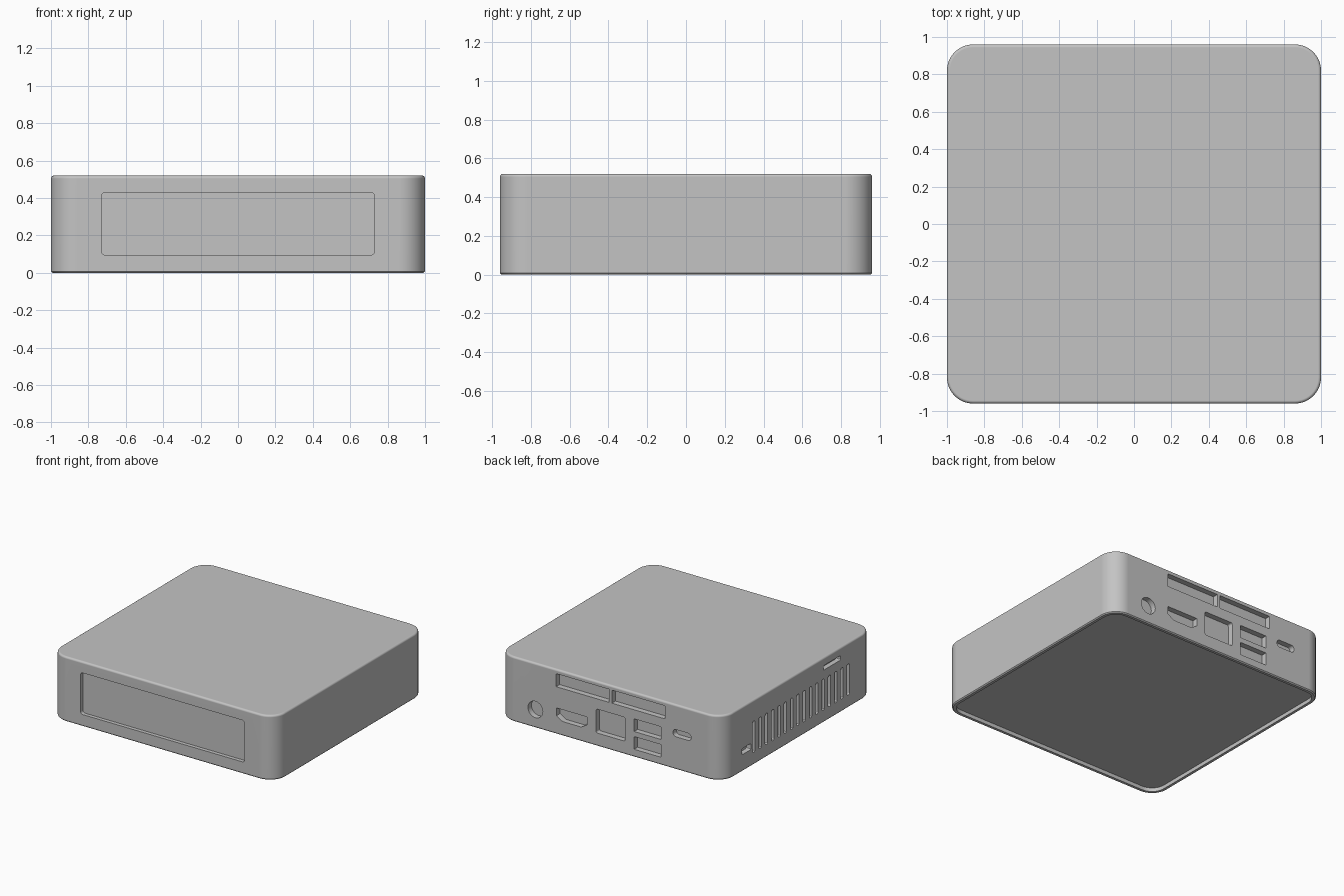
import bpy, bmesh, math
from mathutils import Vector

# Remove the default cube
if "Cube" in bpy.data.objects:
    bpy.data.objects.remove(bpy.data.objects["Cube"], do_unlink=True)

HX, HY, TOP = 1.0, 0.96, 0.52

grey = bpy.data.materials.new("plain_grey")
grey.use_nodes = True
grey.diffuse_color = (0.55, 0.55, 0.55, 1)
grey.node_tree.nodes["Principled BSDF"].inputs["Base Color"].default_value = (0.55, 0.55, 0.55, 1)


def rounded(u0, u1, v0, v1, r, seg):
    """Outline of a rounded rectangle, counter-clockwise."""
    pts = []
    corners = ((u1 - r, v1 - r), (u0 + r, v1 - r), (u0 + r, v0 + r), (u1 - r, v0 + r))
    for q, (cu, cv) in enumerate(corners):
        for i in range(seg + 1):
            a = math.pi / 2 * (q + i / seg)
            pts.append((cu + r * math.cos(a), cv + r * math.sin(a)))
    return pts


def loft(bm, rings):
    """Closed solid through a stack of equal-sized rings."""
    loops = [[bm.verts.new(p) for p in ring] for ring in rings]
    n = len(loops[0])
    for a, b in zip(loops, loops[1:]):
        for i in range(n):
            j = (i + 1) % n
            bm.faces.new((a[i], a[j], b[j], b[i]))
    bm.faces.new(loops[0][::-1])
    bm.faces.new(loops[-1])


def make_object(name, bm):
    bmesh.ops.recalc_face_normals(bm, faces=bm.faces)
    mesh = bpy.data.meshes.new(name)
    bm.to_mesh(mesh)
    bm.free()
    mesh.materials.append(grey)
    obj = bpy.data.objects.new(name, mesh)
    bpy.context.collection.objects.link(obj)
    return obj


# Case: recessed underside, small foot bevel, straight walls, rounded top edge
R, FILLET = 0.14, 0.016
profile = [(0.03, 0.03), (0.03, 0), (0.008, 0), (0, 0.008)]
for i in range(5):
    a = math.pi / 2 * i / 4
    profile.append((FILLET * (1 - math.cos(a)), TOP - FILLET + FILLET * math.sin(a)))
bm = bmesh.new()
loft(bm, [[(x, y, z) for x, y in rounded(-HX + d, HX - d, -HY + d, HY - d, R - d, 12)]
          for d, z in profile])
case = make_object("case", bm)

# Openings, each an outline pushed into one wall
cut = bmesh.new()


def recess(wall, outline, depth):
    place = {
        "front": lambda u, z, d: Vector((u, -HY + d, z)),
        "back": lambda u, z, d: Vector((u, HY - d, z)),
        "side": lambda u, z, d: Vector((-HX + d, u, z)),
    }[wall]
    loft(cut, [[place(u, z, d) for u, z in outline] for d in (-0.05, depth)])


# Front panel
recess("front", rounded(-0.73, 0.73, 0.095, 0.43, 0.02, 4), 0.03)

# Back: two wide exhaust openings, network port, two stacked ports, small pill port
for u0, u1, z0, z1, r in (
    (0.012, 0.484, 0.38, 0.485, 0.004),
    (-0.484, -0.012, 0.38, 0.485, 0.004),
    (-0.13, 0.128, 0.105, 0.297, 0.012),
    (-0.45, -0.21, 0.205, 0.307, 0.004),
    (-0.45, -0.21, 0.062, 0.164, 0.004),
    (-0.717, -0.557, 0.262, 0.32, 0.025),
):
    recess("back", rounded(u0, u1, z0, z1, r, 4), 0.045)

# Back: round power socket and display port with clipped lower corners
recess("back", [(0.669 + 0.066 * math.cos(math.tau * i / 32),
                 0.147 + 0.066 * math.sin(math.tau * i / 32)) for i in range(32)], 0.045)
recess("back", [(0.48, 0.21), (0.207, 0.21), (0.207, 0.148), (0.26, 0.115),
                (0.427, 0.115), (0.48, 0.148)], 0.045)

# Side: row of vent slots, card slot, lock slot
SLOTS = 16
for i in range(SLOTS):
    u = 0.565 - i * 1.2 / (SLOTS - 1)
    recess("side", rounded(u - 0.016, u + 0.016, 0.1, 0.35, 0.012, 3), 0.04)
recess("side", rounded(-0.537, -0.32, 0.42, 0.456, 0.01, 3), 0.04)
recess("side", rounded(0.603, 0.717, 0.135, 0.185, 0.012, 3), 0.04)

cutter = make_object("opening_cutter", cut)
cutter.hide_render = True

# Cut the openings, then drop the cutter
bpy.ops.object.select_all(action="DESELECT")
case.select_set(True)
bpy.context.view_layer.objects.active = case
mod = case.modifiers.new("openings", "BOOLEAN")
mod.operation = "DIFFERENCE"
mod.solver = "EXACT"
mod.object = cutter
bpy.ops.object.modifier_apply(modifier=mod.name)
bpy.data.objects.remove(cutter, do_unlink=True)

# Smooth the rounded edges, keep flat walls flat
bpy.ops.object.shade_smooth_by_angle(angle=math.radians(30))
weighted = case.modifiers.new("flat_walls", "WEIGHTED_NORMAL")
weighted.keep_sharp = True
